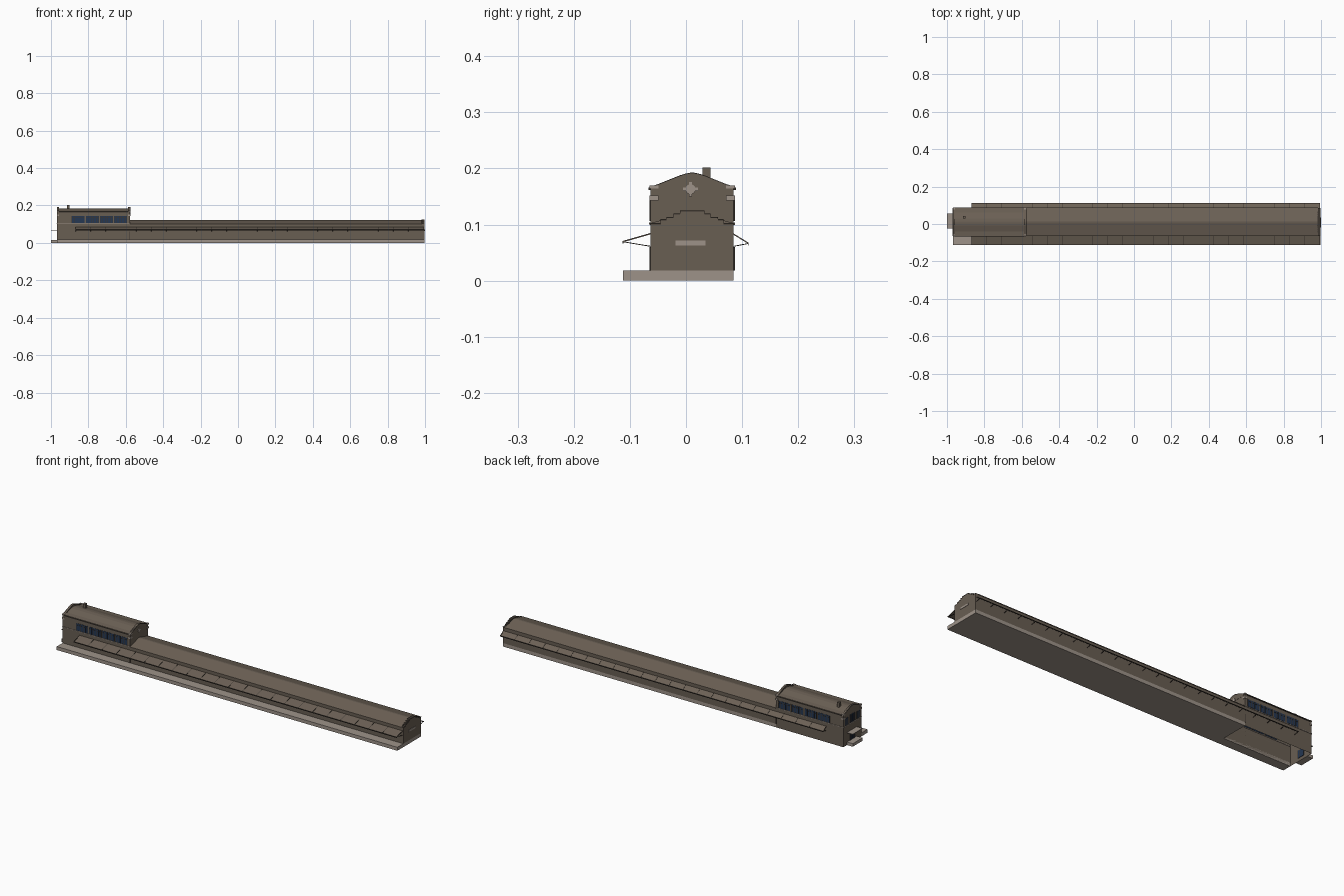
import bpy, bmesh, math
from mathutils import Vector

if "Cube" in bpy.data.objects:
    bpy.data.objects.remove(bpy.data.objects["Cube"])


def material(name, rgb):
    m = bpy.data.materials.new(name)
    m.diffuse_color = (*rgb, 1)
    m.use_nodes = True
    m.node_tree.nodes["Principled BSDF"].inputs["Base Color"].default_value = m.diffuse_color
    return m


BROWN = material("brown_brick", (0.14, 0.112, 0.086))
ROOF = material("roof_brown", (0.15, 0.12, 0.092))
STONE = material("pale_stone", (0.34, 0.29, 0.25))
DARK = material("dark_trim", (0.045, 0.037, 0.03))
GLASS = material("blue_glass", (0.018, 0.038, 0.085))


def finish(name, bm, mat):
    bmesh.ops.recalc_face_normals(bm, faces=bm.faces)
    me = bpy.data.meshes.new(name)
    bm.to_mesh(me)
    bm.free()
    me.materials.append(mat)
    ob = bpy.data.objects.new(name, me)
    bpy.context.collection.objects.link(ob)
    return ob


def add_box(bm, x0, x1, y0, y1, z0, z1):
    vs = bmesh.ops.create_cube(bm, size=1)["verts"]
    for v in vs:
        v.co = Vector(((x0 + x1) / 2 + v.co.x * (x1 - x0),
                       (y0 + y1) / 2 + v.co.y * (y1 - y0),
                       (z0 + z1) / 2 + v.co.z * (z1 - z0)))


def boxes(name, mat, *extents):
    bm = bmesh.new()
    for e in extents:
        add_box(bm, *e)
    return finish(name, bm, mat)


def add_prism(bm, profile, x0, x1):
    """Extrude a (y, z) outline along x."""
    face = bm.faces.new([bm.verts.new((x0, y, z)) for y, z in profile])
    ext = bmesh.ops.extrude_face_region(bm, geom=[face])["geom"]
    bmesh.ops.translate(bm, vec=(x1 - x0, 0, 0),
                        verts=[g for g in ext if isinstance(g, bmesh.types.BMVert)])


def prism(name, mat, profile, *spans):
    bm = bmesh.new()
    for x0, x1 in spans:
        add_prism(bm, profile, x0, x1)
    return finish(name, bm, mat)


def symmetric(half):
    """Mirror a left-hand outline about the ridge line."""
    return half + [(2 * RIDGE - y, z) for y, z in reversed(half)]


RIDGE, FRONT, BACK = 0.011, -0.063, 0.085
WEST, MID, EAST = -0.967, -0.578, 0.997

# platform slab and the entrance step
boxes("platform", STONE, (MID, EAST, -0.112, BACK, 0, 0.018),
      (WEST, MID, -0.112, FRONT, 0, 0.018))
boxes("entrance_step", STONE, (-1.0, WEST, -0.025, 0.055, 0, 0.016))

# long low hall with its pitched roof
prism("hall_walls", BROWN, symmetric([(FRONT, 0.018), (FRONT, 0.1)]), (MID, EAST - 0.012))
prism("hall_roof", ROOF, symmetric([(FRONT - 0.002, 0.099), (FRONT - 0.002, 0.102),
                                    (RIDGE - 0.004, 0.122)]), (MID, EAST - 0.012))

# stepped gable at the east end, with a dark coping on each step
steps = [(FRONT, -0.045, 0.102), (-0.045, -0.035, 0.109), (-0.035, -0.022, 0.113),
         (-0.022, -0.011, 0.119), (-0.011, RIDGE, 0.125)]
outline = [(FRONT, 0.018)]
for y0, y1, z in steps:
    outline += [(y0, z), (y1, z)]
prism("stepped_gable", BROWN, symmetric(outline[:-1]), (EAST - 0.014, EAST))
bm = bmesh.new()
for y0, y1, z in steps:
    for a, b in ((y0, y1), (2 * RIDGE - y1, 2 * RIDGE - y0)):
        add_box(bm, EAST - 0.015, EAST + 0.001, a, b, z - 0.0015, z + 0.0005)
finish("gable_coping", bm, DARK)
boxes("gable_plaque", STONE, (EAST, EAST + 0.002, -0.019, 0.035, 0.063, 0.072))

# tall block at the west end: walls open underneath
tower = prism("tower_walls", BROWN, symmetric([(FRONT, 0), (FRONT, 0.166)]), (WEST, MID))
bm = bmesh.new()
bm.from_mesh(tower.data)
bmesh.ops.delete(bm, geom=[f for f in bm.faces if f.normal.z < -0.9], context="FACES")
bm.to_mesh(tower.data)
bm.free()
prism("tower_roof", ROOF, symmetric([(FRONT - 0.002, 0.165), (FRONT - 0.002, 0.168),
                                     (-0.04, 0.171), (-0.008, 0.181), (RIDGE - 0.003, 0.183)]),
      (WEST + 0.006, MID - 0.006))

# raised curved gables at both ends of the tall block
gable = symmetric([(FRONT, 0.16), (FRONT, 0.168), (-0.05, 0.172), (-0.01, 0.188),
                   (0.0, 0.191), (RIDGE - 0.003, 0.1925)])
prism("tower_gables", BROWN, gable, (WEST, WEST + 0.01), (MID - 0.01, MID + 0.001))
top = gable[1:-1]
prism("gable_copings", DARK, top + [(y, z - 0.0015) for y, z in reversed(top)],
      (WEST - 0.001, WEST + 0.011), (MID - 0.011, MID + 0.002))

# pale stone details on the gables
bm = bmesh.new()
for x0, x1 in ((WEST - 0.002, WEST + 0.011), (MID - 0.011, MID + 0.003)):
    for y0, y1 in ((FRONT - 0.002, -0.049), (0.071, BACK + 0.002)):
        add_box(bm, x0, x1, y0, y1, 0.164, 0.170)
        add_box(bm, x0, x1, y0, y1, 0.143, 0.152)
finish("gable_corner_stones", bm, STONE)
bm = bmesh.new()
ring = [(0.008 + 0.009 * math.cos(a * math.pi / 6), 0.163 + 0.009 * math.sin(a * math.pi / 6))
        for a in range(12)]
add_prism(bm, ring, MID, MID + 0.003)
for dy, dz in ((0.013, 0.003), (0.003, 0.013)):
    add_box(bm, MID, MID + 0.0035, 0.008 - dy, 0.008 + dy, 0.163 - dz, 0.163 + dz)
finish("round_gable_ornament", bm, STONE)

# chimney
boxes("chimney", BROWN, (-0.915, -0.901, 0.029, 0.044, 0.165, 0.202))

# window bands, mullions and sills on the two long sides of the tall block
glass, bars, sills = bmesh.new(), bmesh.new(), bmesh.new()
X0, X1, GROUPS = -0.892, -0.59, 4
width = (X1 - X0) / GROUPS
for wall, s in ((FRONT, -1), (BACK, 1)):
    def side(bm, x0, x1, depth, z0, z1):
        add_box(bm, x0, x1, *sorted((wall - s * 0.002, wall + s * depth)), z0, z1)
    side(sills, WEST, MID, 0.0025, 0.101, 0.104)
    for g in range(GROUPS):
        a, b = X0 + g * width + 0.004, X0 + (g + 1) * width - 0.004
        side(glass, a, b, 0.001, 0.106, 0.143)
        side(bars, a, b, 0.002, 0.133, 0.1345)
        for k in range(6):
            x = a + (b - a) * k / 5
            side(bars, x - 0.001, x + 0.001, 0.002, 0.106, 0.143)
    side(bars, WEST + 0.01, MID - 0.01, 0.004, 0.162, 0.166)   # gutter

# west end windows and door
for y0, y1, z0, z1 in ((-0.05, -0.026, 0.106, 0.143), (-0.008, 0.03, 0.106, 0.148),
                       (0.048, 0.072, 0.106, 0.143), (-0.008, 0.03, 0.016, 0.056)):
    add_box(glass, WEST - 0.001, WEST + 0.002, y0, y1, z0, z1)
    for k in range(4):
        y = y0 + (y1 - y0) * k / 3
        add_box(bars, WEST - 0.002, WEST + 0.002, y - 0.001, y + 0.001, z0, z1)
add_box(sills, WEST - 0.0025, WEST, FRONT, BACK, 0.101, 0.104)
finish("window_glass", glass, GLASS)
finish("window_bars", bars, DARK)
finish("window_sills", sills, STONE)
boxes("door_canopy", STONE, (-1.0, WEST, -0.025, 0.055, 0.0625, 0.0655))

# long sloping canopies on both sides, with dark edge, ribs and struts
sheet, trim = bmesh.new(), bmesh.new()
CX = -0.87
for wall, tip, ztip, ztop in ((FRONT, -0.112, 0.070, 0.084), (BACK, 0.111, 0.067, 0.083)):
    def slab(bm, x0, x1, za, zb, t):
        add_prism(bm, [(wall, za), (tip, zb), (tip, zb - t), (wall, za - t)], x0, x1)
    slab(sheet, CX, EAST - 0.002, ztop, ztip, 0.0015)
    add_box(trim, CX, EAST - 0.002, tip - 0.0008, tip + 0.0008, ztip - 0.004, ztip + 0.0005)
    for k in range(24):
        x = CX + 0.002 + k * (EAST - CX - 0.007) / 23
        slab(trim, x - 0.001, x + 0.001, ztop + 0.001, ztip + 0.001, 0.002)
        slab(trim, x - 0.001, x + 0.001, 0.062, ztip, 0.0015)
finish("side_canopies", sheet, ROOF)
finish("canopy_ribs", trim, DARK)

# downpipe at the junction of the two blocks
boxes("downpipes", DARK, (MID - 0.002, MID + 0.001, FRONT - 0.002, FRONT, 0.018, 0.06),
      (MID - 0.002, MID + 0.001, BACK, BACK + 0.002, 0.018, 0.06))
